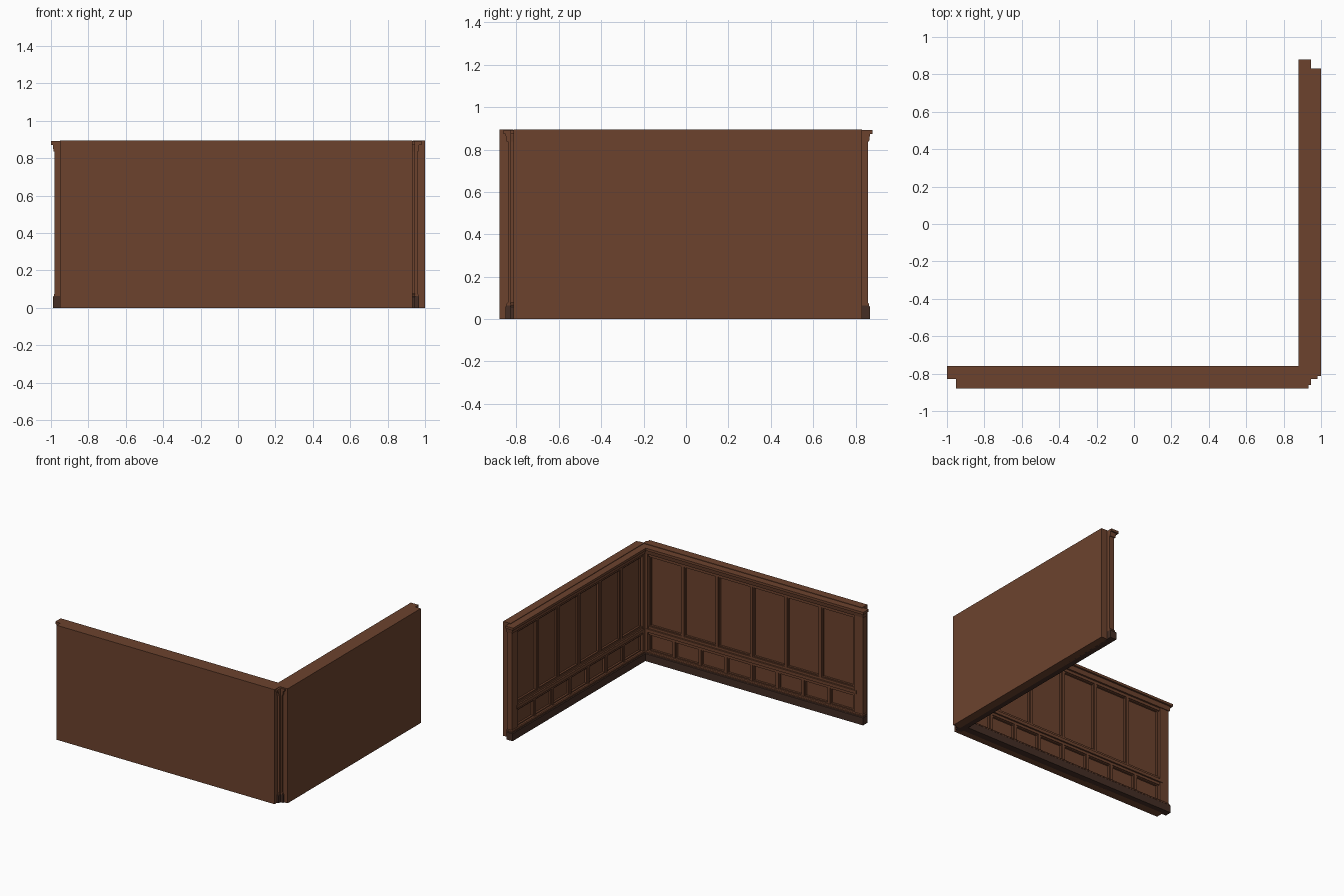
import bpy, bmesh
from mathutils import Matrix

if "Cube" in bpy.data.objects:
    bpy.data.objects.remove(bpy.data.objects["Cube"])


def material(name, rgb):
    m = bpy.data.materials.new(name)
    m.diffuse_color = (*rgb, 1)
    m.use_nodes = True
    m.node_tree.nodes["Principled BSDF"].inputs["Base Color"].default_value = m.diffuse_color
    return m


WOOD = material("brown_wood", (0.150, 0.055, 0.027))
DARK = material("dark_skirting_wood", (0.058, 0.027, 0.018))


def finish(name, bm, mat, mw):
    bmesh.ops.recalc_face_normals(bm, faces=bm.faces)
    me = bpy.data.meshes.new(name)
    bm.to_mesh(me)
    bm.free()
    me.materials.append(mat)
    ob = bpy.data.objects.new(name, me)
    ob.matrix_world = mw
    bpy.context.collection.objects.link(ob)


def add_box(bm, x0, x1, y0, y1, z0, z1):
    mat = Matrix.Translation(((x0 + x1) / 2, (y0 + y1) / 2, (z0 + z1) / 2)) \
        @ Matrix.Diagonal((x1 - x0, y1 - y0, z1 - z0, 1))
    bmesh.ops.create_cube(bm, size=1, matrix=mat)


def add_moulding(bm, half, back, profile):
    """Closed moulding returned round both ends; profile = (end overhang, depth, z)."""
    rings = [[bm.verts.new(p) for p in ((-half - o, back, z), (half + o, back, z),
                                        (half + o, d, z), (-half - o, d, z))]
             for o, d, z in profile]
    for a, b in zip(rings, rings[1:]):
        for i in range(4):
            j = (i + 1) % 4
            bm.faces.new((a[i], a[j], b[j], b[i]))
    bm.faces.new(rings[0])
    bm.faces.new(rings[-1])


def panel_frame(bm, x0, x1, z0, z1):
    """Stepped bead round the inside of one panel."""
    w = 0.008
    for a, b, c, d in ((x0, x1, z0, z0 + w), (x0, x1, z1 - w, z1),
                       (x0, x0 + w, z0 + w, z1 - w), (x1 - w, x1, z0 + w, z1 - w)):
        add_box(bm, a, b, 0, 0.015, c, d)


def wall(tag, length, upper, lower, mw):
    """Panelled wall along local x, panel face towards +y, wall face at y = 0."""
    h = length / 2
    back = -0.012

    # Plain wall slab
    bm = bmesh.new()
    add_box(bm, -h, h, -0.064, 0, 0, 0.895)
    finish(tag + "_wall_slab", bm, WOOD, mw)

    # Skirting board with sloped top
    bm = bmesh.new()
    add_moulding(bm, h, back, [(0.037, 0.042, 0), (0.037, 0.042, 0.058), (0.033, 0.037, 0.063)])
    finish(tag + "_skirting", bm, DARK, mw)
    bm = bmesh.new()
    add_moulding(bm, h, back, [(0.032, 0.035, 0.062), (0.032, 0.035, 0.072), (0.027, 0.03, 0.078)])
    finish(tag + "_skirting_bead", bm, WOOD, mw)

    # Top cap: stepped moulding
    bm = bmesh.new()
    add_moulding(bm, h, back, [(0.033, 0.036, 0.837), (0.037, 0.041, 0.868), (0.037, 0.041, 0.872),
                               (0.048, 0.055, 0.872), (0.048, 0.055, 0.891)])
    finish(tag + "_top_cap", bm, WOOD, mw)

    # End posts
    bm = bmesh.new()
    for s in (-1, 1):
        xs = sorted((s * (h + 0.027), s * (h - 0.05)))
        add_box(bm, *xs, back, 0.03, 0.07, 0.84)
    finish(tag + "_end_posts", bm, WOOD, mw)

    # Middle rail with projecting bead
    bm = bmesh.new()
    e = h - 0.03
    add_box(bm, -e, e, 0, 0.022, 0.205, 0.268)
    add_box(bm, -e, e, 0, 0.034, 0.225, 0.25)
    add_box(bm, -e, e, 0, 0.022, 0.815, 0.845)
    finish(tag + "_rails", bm, WOOD, mw)

    # Stiles and panel beads of the tall upper row and the short lower row
    for row, n, z0, z1 in (("upper", upper, 0.268, 0.815), ("lower", lower, 0.078, 0.205)):
        stiles, beads = bmesh.new(), bmesh.new()
        x0 = -h + 0.05
        step = (2 * h - 0.1) / n
        for i in range(n):
            a, b = x0 + i * step, x0 + (i + 1) * step
            if i:
                add_box(stiles, a - 0.01, a + 0.01, 0, 0.022, z0, z1)
            panel_frame(beads, a + 0.01, b - 0.01, z0, z1)
        finish(tag + "_" + row + "_stiles", stiles, WOOD, mw)
        finish(tag + "_" + row + "_panel_beads", beads, WOOD, mw)


# Front wall along x, side wall along y turned to face -x
wall("front", 1.885, 6, 8, Matrix.Translation((-0.0105, -0.8155, 0)))
wall("side", 1.645, 6, 7, Matrix.Translation((0.935, 0.0085, 0)) @ Matrix.Rotation(1.5707963, 4, 'Z'))
